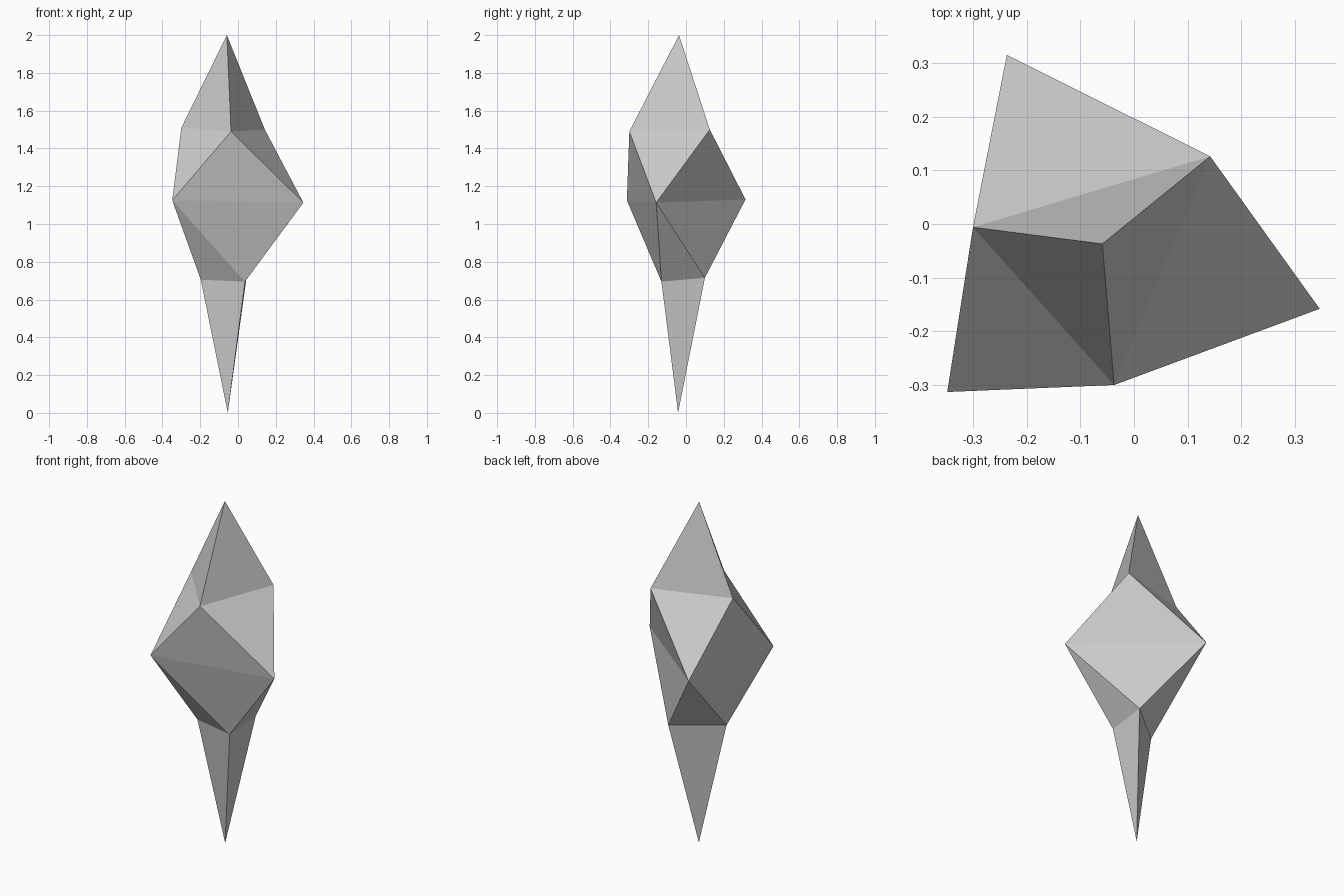
import bpy, bmesh

if "Cube" in bpy.data.objects:
    bpy.data.objects.remove(bpy.data.objects["Cube"])

# Three-sided rings, each twisted half a step against the next
upper = [(-0.30, -0.006, 1.51), (-0.037, -0.30, 1.49), (0.142, 0.126, 1.50)]
middle = [(-0.348, -0.313, 1.125), (0.346, -0.158, 1.113), (-0.237, 0.315, 1.13)]
lower = [(-0.197, -0.094, 0.705), (0.037, -0.13, 0.695), (0.045, 0.10, 0.715)]

bm = bmesh.new()
top = bm.verts.new((-0.059, -0.037, 2.0))
bottom = bm.verts.new((-0.054, -0.042, 0.0))
U, M, L = [[bm.verts.new(p) for p in ring] for ring in (upper, middle, lower)]


def half(tip, ring):
    """Pointed cap plus the band of triangles reaching the middle ring."""
    for i in range(3):
        j = (i + 1) % 3
        bm.faces.new((tip, ring[i], ring[j]))
        bm.faces.new((ring[i], M[i], ring[j]))
        bm.faces.new((ring[j], M[i], M[j]))


# Crystal: upper and lower halves share the middle ring
half(top, U)
half(bottom, L)
bmesh.ops.recalc_face_normals(bm, faces=bm.faces)

mesh = bpy.data.meshes.new("crystal_shard")
bm.to_mesh(mesh)
bm.free()
crystal = bpy.data.objects.new("crystal_shard", mesh)
bpy.context.collection.objects.link(crystal)
